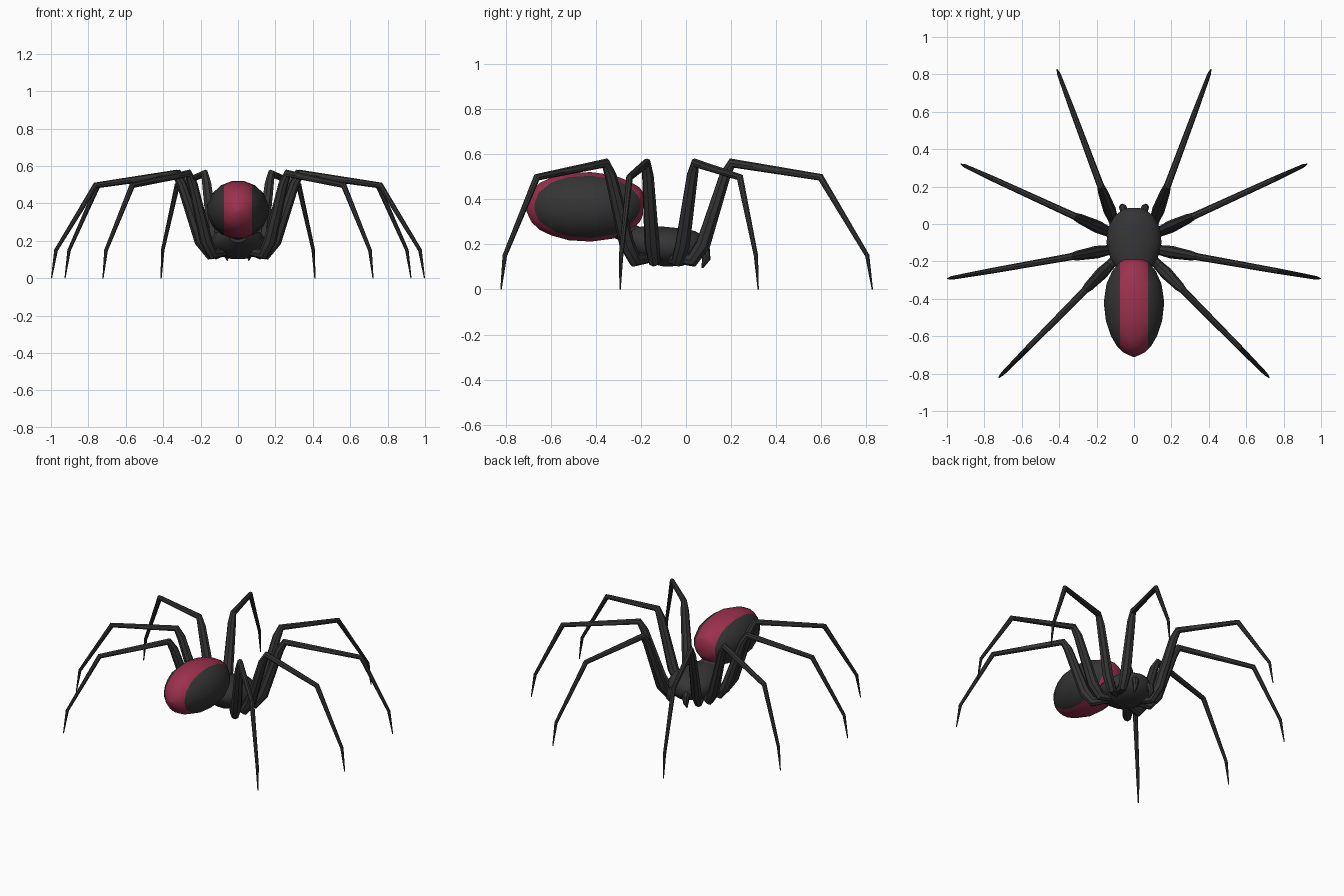
import bpy, bmesh, math
from mathutils import Vector

if "Cube" in bpy.data.objects:
    bpy.data.objects.remove(bpy.data.objects["Cube"])


def material(name, rgb):
    m = bpy.data.materials.new(name)
    m.diffuse_color = (*rgb, 1)
    m.use_nodes = True
    m.node_tree.nodes["Principled BSDF"].inputs["Base Color"].default_value = m.diffuse_color
    return m


BLACK = material("charcoal black", (0.035, 0.035, 0.035))
RED = material("crimson", (0.33, 0.03, 0.075))


def finish(name, bm, mats, angle=40):
    bmesh.ops.recalc_face_normals(bm, faces=bm.faces[:])
    me = bpy.data.meshes.new(name)
    bm.to_mesh(me)
    bm.free()
    ob = bpy.data.objects.new(name, me)
    bpy.context.collection.objects.link(ob)
    for m in mats:
        me.materials.append(m)
    bpy.ops.object.select_all(action='DESELECT')
    ob.select_set(True)
    bpy.context.view_layer.objects.active = ob
    bpy.ops.object.shade_smooth_by_angle(angle=math.radians(angle))
    return ob


def loft(rings):
    """Skin a list of equal-length point rings and cap both ends."""
    bm = bmesh.new()
    vr = [[bm.verts.new(p) for p in r] for r in rings]
    n = len(vr[0])
    for a, b in zip(vr, vr[1:]):
        for i in range(n):
            j = (i + 1) % n
            bm.faces.new((a[i], a[j], b[j], b[i]))
    bm.faces.new(vr[0])
    bm.faces.new(vr[-1])
    return bm


def body(sections, n=16):
    """Elliptical rings along y from (y, z centre, x radius, z radius)."""
    return loft([[(rx * math.cos(t), y, zc + rz * math.sin(t))
                  for t in (2 * math.pi * (i + 0.5) / n for i in range(n))]
                 for y, zc, rx, rz in sections])


def tube(points, radii, side, n=8):
    """Tapered jointed tube whose path lies in the plane normal to side."""
    pts = [Vector(p) for p in points]
    rings = []
    for k, (p, r) in enumerate(zip(pts, radii)):
        d1 = (p - pts[k - 1]).normalized() if k else (pts[1] - p).normalized()
        d2 = (pts[k + 1] - p).normalized() if k < len(pts) - 1 else d1
        up = side.cross((d1 + d2).normalized())
        m = 1 / max(0.75, (d1 + d2).length / 2)      # mitre
        rings.append([p + r * (math.cos(t) * side + m * math.sin(t) * up)
                      for t in (2 * math.pi * i / n for i in range(n))])
    return loft(rings)


# abdomen with a stripe cut round its middle
bm = body([(-0.712, 0.36, 0.004, 0.004), (-0.685, 0.365, 0.062, 0.068),
           (-0.65, 0.368, 0.095, 0.105), (-0.60, 0.368, 0.125, 0.13),
           (-0.52, 0.367, 0.153, 0.152), (-0.42, 0.366, 0.165, 0.157),
           (-0.32, 0.366, 0.150, 0.143), (-0.25, 0.368, 0.118, 0.113),
           (-0.205, 0.375, 0.08, 0.078), (-0.19, 0.38, 0.05, 0.05)])
for x in (-0.074, 0.074):
    bmesh.ops.bisect_plane(bm, geom=bm.verts[:] + bm.edges[:] + bm.faces[:],
                           plane_co=(x, 0, 0), plane_no=(1, 0, 0))
for f in bm.faces:
    f.material_index = int(abs(f.calc_center_median().x) < 0.074)
finish("abdomen", bm, [BLACK, RED])

# head and thorax
bm = body([(-0.275, 0.23, 0.05, 0.04), (-0.235, 0.215, 0.095, 0.06),
           (-0.18, 0.20, 0.13, 0.082), (-0.10, 0.19, 0.15, 0.09),
           (-0.02, 0.187, 0.142, 0.085), (0.04, 0.19, 0.108, 0.07),
           (0.075, 0.195, 0.065, 0.045), (0.085, 0.195, 0.03, 0.02)])
finish("head_and_thorax", bm, [BLACK])

# waist between thorax and abdomen
bm = body([(-0.32, 0.28, 0.06, 0.05), (-0.20, 0.22, 0.07, 0.055)], 10)
finish("waist", bm, [BLACK])

# legs: base xy, foot xy, fraction along the leg of the outer knee
LEGS = {"first": ((0.11, 0.02), (0.411, 0.826), 0.715),
        "second": ((0.14, -0.04), (0.925, 0.32), 0.775),
        "third": ((0.14, -0.14), (0.997, -0.292), 0.725),
        "fourth": ((0.13, -0.22), (0.722, -0.82), 0.735)}
RADII = (0.022, 0.028, 0.034, 0.026, 0.019, 0.015, 0.010, 0.003)
for s, hand in ((1, "right"), (-1, "left")):
    for name, (a, b, knee) in LEGS.items():
        a, b = Vector((s * a[0], a[1], 0)), Vector((s * b[0], b[1], 0))
        steps = ((-0.10, 0.14), (0.01, 0.13), (0.07, 0.20), (0.19, 0.505),
                 (0.228, 0.56), (knee, 0.497), (0.972, 0.15), (1, 0))
        pts = [a.lerp(b, f) + Vector((0, 0, z)) for f, z in steps]
        side = (b - a).normalized().cross(Vector((0, 0, 1)))
        finish(f"{name}_leg_{hand}", tube(pts, RADII, side), [BLACK])

    # jaws with fang tips
    pts = [(s * 0.045, 0.05, 0.20), (s * 0.058, 0.085, 0.17),
           (s * 0.062, 0.09, 0.135), (s * 0.058, 0.072, 0.095)]
    finish(f"jaw_{hand}", tube(pts, (0.022, 0.022, 0.018, 0.004),
                               Vector((1, 0, 0))), [BLACK])
